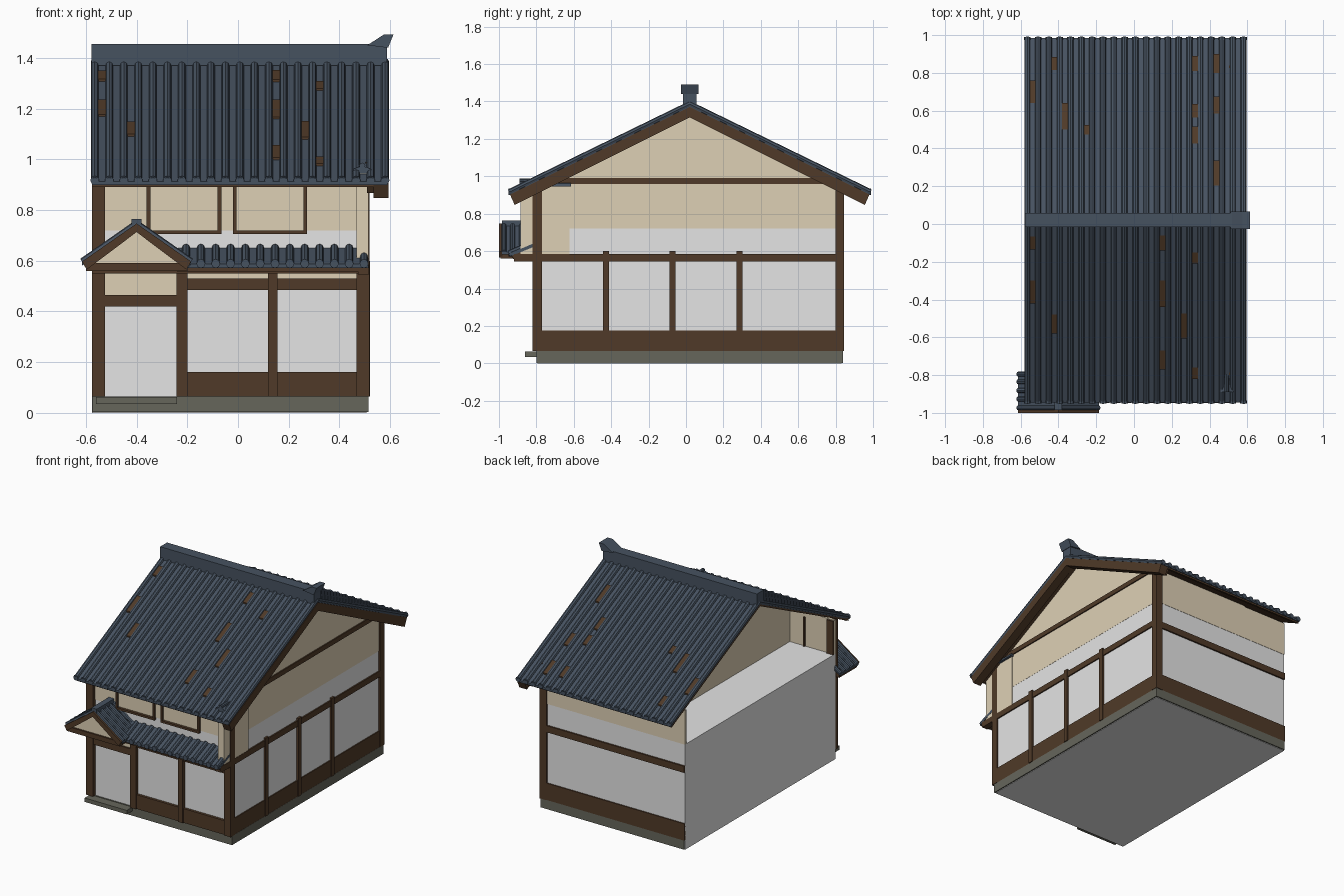
import bpy, bmesh, math
from mathutils import Vector

if "Cube" in bpy.data.objects:
    bpy.data.objects.remove(bpy.data.objects["Cube"])


def material(name, rgb):
    m = bpy.data.materials.new(name)
    m.diffuse_color = (*rgb, 1)
    m.use_nodes = True
    m.node_tree.nodes["Principled BSDF"].inputs["Base Color"].default_value = m.diffuse_color
    return m


TILE = material("slate tile", (0.062, 0.085, 0.118))
WOOD = material("dark wood", (0.08, 0.042, 0.021))
PLASTER = material("cream plaster", (0.73, 0.63, 0.46))
WHITE = material("pale wall", (0.78, 0.78, 0.78))
STONE = material("grey stone", (0.133, 0.133, 0.105))


def finish(name, bm, mat):
    bmesh.ops.recalc_face_normals(bm, faces=bm.faces[:])
    me = bpy.data.meshes.new(name)
    bm.to_mesh(me)
    bm.free()
    me.materials.append(mat)
    ob = bpy.data.objects.new(name, me)
    bpy.context.collection.objects.link(ob)
    return ob


def prism(name, axis, pts, a, b, mat):
    """Extrude a profile: axis 'x' takes (y, z) points, axis 'y' takes (x, z)."""
    bm = bmesh.new()
    place = (lambda p, t: (t, p[0], p[1])) if axis == 'x' else (lambda p, t: (p[0], t, p[1]))
    lo = [bm.verts.new(place(p, a)) for p in pts]
    hi = [bm.verts.new(place(p, b)) for p in pts]
    bm.faces.new(lo)
    bm.faces.new(hi)
    n = len(pts)
    for i in range(n):
        j = (i + 1) % n
        bm.faces.new((lo[i], lo[j], hi[j], hi[i]))
    return finish(name, bm, mat)


def box(name, x0, x1, y0, y1, z0, z1, mat):
    return prism(name, 'x', [(y0, z0), (y1, z0), (y1, z1), (y0, z1)], x0, x1, mat)


def rods(name, segments, r, mat, sides=8):
    """Many straight round bars in one object."""
    bm = bmesh.new()
    for p, q in segments:
        p, q = Vector(p), Vector(q)
        d = q - p
        rot = d.to_track_quat('Z', 'Y').to_matrix().to_4x4()
        rot.translation = (p + q) / 2
        bmesh.ops.create_cone(bm, cap_ends=True, segments=sides, radius1=r, radius2=r,
                              depth=d.length, matrix=rot)
    return finish(name, bm, mat)


L, R, F, B = -0.575, 0.513, -0.80, 0.838    # house footprint
MID, PEAK, PITCH = 0.02, 1.383, 0.487       # main roof


def roof_z(y):
    return PEAK - PITCH * abs(y - MID)


# Plinth, step and ground-floor block
box("plinth", L + 0.002, R + 0.002, F, B + 0.002, 0.003, 0.065, STONE)
box("door_step", -0.56, -0.24, -0.86, F, 0.035, 0.062, STONE)
box("ground_floor", L, R - 0.006, F + 0.006, B - 0.006, 0, 0.72, WHITE)

# Upper floor with gable, open on the left side
prism("upper_floor", 'x', [(F + 0.004, 0.72), (B - 0.004, 0.72), (B - 0.004, roof_z(B) - 0.02),
                           (MID, PEAK - 0.02), (F + 0.004, roof_z(F) - 0.02)], -0.24, R - 0.005, PLASTER)
box("upper_front_wall", L, -0.24, F + 0.004, F + 0.02, 0.72, 0.955, PLASTER)
box("upper_back_wall", L, -0.24, B - 0.02, B - 0.004, 0.72, 0.955, PLASTER)

# Front posts, rails and panels
for i, (x0, x1, top) in enumerate([(L, -0.525, 0.95), (-0.243, -0.2, 0.58), (0.118, 0.155, 0.57),
                                   (0.467, 0.518, 0.955)]):
    box(f"front_post_{i}", x0, x1, -0.82, -0.77, 0.065, top, WOOD)
box("front_wainscot", -0.2, 0.467, -0.812, F + 0.01, 0.065, 0.162, WOOD)
box("front_rail", -0.2, 0.467, -0.812, F + 0.01, 0.485, 0.53, WOOD)
box("front_plaster_strip", -0.2, 0.467, -0.803, F + 0.01, 0.53, 0.6, PLASTER)
box("door_lintel", -0.525, -0.243, -0.815, F + 0.01, 0.42, 0.465, WOOD)
box("door_transom", -0.525, -0.243, -0.803, F + 0.01, 0.465, 0.6, PLASTER)
for x0, x1 in [(-0.36, -0.066), (-0.02, 0.272)]:
    for a, b, c, d in [(x0, x0 + 0.014, 0.705, 0.92), (x1 - 0.014, x1, 0.705, 0.92), (x0, x1, 0.705, 0.719)]:
        box("window_frame", a, b, -0.812, F + 0.03, c, d, WOOD)

# Right side timbers
box("side_wainscot", R - 0.01, R + 0.001, F, B, 0.065, 0.175, WOOD)
box("side_beam", R - 0.04, R + 0.003, -0.92, B, 0.545, 0.585, WOOD)
box("side_gable_beam", R - 0.01, R + 0.003, F, B, 0.958, 0.99, WOOD)
for y in (-0.428, -0.073, 0.285):
    box("side_post", R - 0.01, R + 0.008, y - 0.016, y + 0.016, 0.065, 0.6, WOOD)
box("rear_corner_post", 0.467, 0.518, 0.798, B + 0.006, 0.065, 0.955, WOOD)

# Back timbers
box("back_wainscot", L, R, B - 0.01, B + 0.002, 0.065, 0.18, WOOD)
box("back_beam", L, R, B - 0.01, B + 0.005, 0.53, 0.575, WOOD)

# Projecting side screen wall with small tiled cap
box("screen_wall", 0.467, 0.514, -0.885, -0.622, 0.57, 0.95, PLASTER)
prism("screen_cap", 'y', [(0.45, 0.945), (0.53, 0.945), (0.525, 0.962), (0.49, 0.975), (0.455, 0.962)],
      -0.89, -0.615, TILE)
rods("screen_cap_ridge", [((0.49, -0.89, 0.975), (0.49, -0.62, 0.975))], 0.012, TILE)

# Main roof: two mirrored slopes
RX0, RX1, COUNT, REACH = -0.575, 0.59, 21, 0.966
step = (RX1 - RX0 - 0.02) / (COUNT - 1)
rib_x = [RX0 + 0.01 + step * i for i in range(COUNT)]
for s, side in ((-1, "front"), (1, "back")):
    ey = MID + s * REACH
    ez = roof_z(ey)

    def slope(name, x0, x1, up, low, mat, end=ey, notch=0.0):
        e = roof_z(end)
        prism(name, 'x', [(MID, PEAK + up), (end, e + up), (end - s * notch, e + low - notch * 0.0),
                          (MID, PEAK + low)], x0, x1, mat)

    slope(side + "_roof_tiles", RX0, RX1, 0, -0.014, TILE)
    slope(side + "_roof_boards", RX0, RX1 - 0.01, -0.014, -0.026, WOOD, ey - s * 0.01)
    slope(side + "_barge_board", 0.535, RX1 + 0.003, -0.012, -0.068, WOOD, ey - s * 0.005, 0.025)
    slope(side + "_inner_barge", R - 0.005, 0.54, -0.026, -0.06, WOOD, ey - s * 0.03, 0.02)
    box(side + "_eave_board", RX0, RX1 - 0.01, ey - s * 0.035, ey - s * 0.012, ez - 0.012, ez + 0.004, WOOD)
    rods(side + "_roof_ribs", [((x, MID, PEAK + 0.003), (x, ey, ez + 0.003)) for x in rib_x], 0.0155, TILE)
    rods(side + "_eave_caps", [((x, ey - s * 0.012, ez + 0.005), (x, ey + s * 0.004, ez + 0.005))
                               for x in rib_x], 0.0175, TILE)

# Exposed wooden patches in the troughs between tile ribs: (x, y, length)
patches = [(-0.57, -0.1, .07), (-0.57, -0.36, .12), (-0.41, -0.53, .1), (0.165, -0.1, .08), (0.165, -0.37, .14),
           (0.165, -0.72, .1), (0.275, -0.54, .13), (0.335, -0.18, .06), (0.335, -0.79, .06),
           (-0.57, 0.7, .12), (-0.44, 0.85, .07), (-0.385, 0.57, .14), (0.30, 0.85, .08), (0.30, 0.47, .09),
           (0.35, 0.6, .07), (0.465, 0.85, .1), (0.465, 0.63, .09), (0.465, 0.27, .13), (-0.24, 0.5, .05)]
for x, y, n in patches:
    k = max(0, min(COUNT - 2, round((x - rib_x[0]) / step - 0.5)))
    cx = rib_x[k] + step / 2
    a, b = y - n / 2, y + n / 2
    prism("bare_roof_patch", 'x', [(a, roof_z(a)), (b, roof_z(b)), (b, roof_z(b) + 0.009),
                                   (a, roof_z(a) + 0.009)], cx - 0.016, cx + 0.016, WOOD)

# Ridge and end ornament
box("ridge", -0.577, 0.588, MID - 0.037, MID + 0.037, 1.37, 1.455, TILE)
prism("ridge_end", 'y', [(0.51, 1.45), (0.575, 1.492), (0.613, 1.492), (0.592, 1.44)],
      MID - 0.047, MID + 0.047, TILE)

# Lower front roof
prism("lower_roof", 'x', [(-0.94, 0.588), (-0.795, 0.65), (-0.795, 0.63), (-0.94, 0.572)], -0.25, 0.515, TILE)
prism("lower_roof_boards", 'x', [(-0.93, 0.576), (-0.795, 0.63), (-0.795, 0.618), (-0.93, 0.564)],
      -0.25, 0.512, WOOD)
box("lower_eave_beam", -0.24, 0.515, -0.925, -0.9, 0.557, 0.578, WOOD)
box("lower_wall_beam", L, 0.515, -0.83, F + 0.01, 0.55, 0.575, WOOD)
lower_x = [-0.205 + 0.0585 * i for i in range(13)]
rods("lower_roof_ribs", [((x, -0.94, 0.592), (x, -0.8, 0.652)) for x in lower_x], 0.0155, TILE)
rods("lower_eave_caps", [((x, -0.948, 0.588), (x, -0.93, 0.588)) for x in lower_x], 0.0175, TILE)

# Entrance gable
CX, HALF, TOP, LOW = -0.4, 0.215, 0.745, 0.595
prism("entrance_gable_wall", 'y', [(CX - 0.19, 0.585), (CX + 0.19, 0.585), (CX, TOP - 0.02)],
      -0.98, -0.81, PLASTER)
box("entrance_beam", CX - 0.2, CX + 0.2, -0.992, -0.8, 0.56, 0.592, WOOD)
for s in (-1, 1):
    ex = CX + s * HALF
    prism("entrance_roof", 'y', [(CX, TOP), (ex, LOW), (ex, LOW - 0.014), (CX, TOP - 0.014)],
          -0.985, -0.785, TILE)
    prism("entrance_barge", 'y', [(CX, TOP + 0.002), (ex, LOW + 0.002), (ex - s * 0.018, LOW - 0.03),
                                  (CX, TOP - 0.032)], -1.0, -0.98, WOOD)
    rods("entrance_ribs", [((CX, y, TOP + 0.002), (ex, y, LOW + 0.002))
                           for y in (-0.973, -0.927, -0.881, -0.835, -0.795)], 0.013, TILE)
box("entrance_ridge", CX - 0.02, CX + 0.02, -0.985, -0.79, 0.735, 0.765, TILE)
